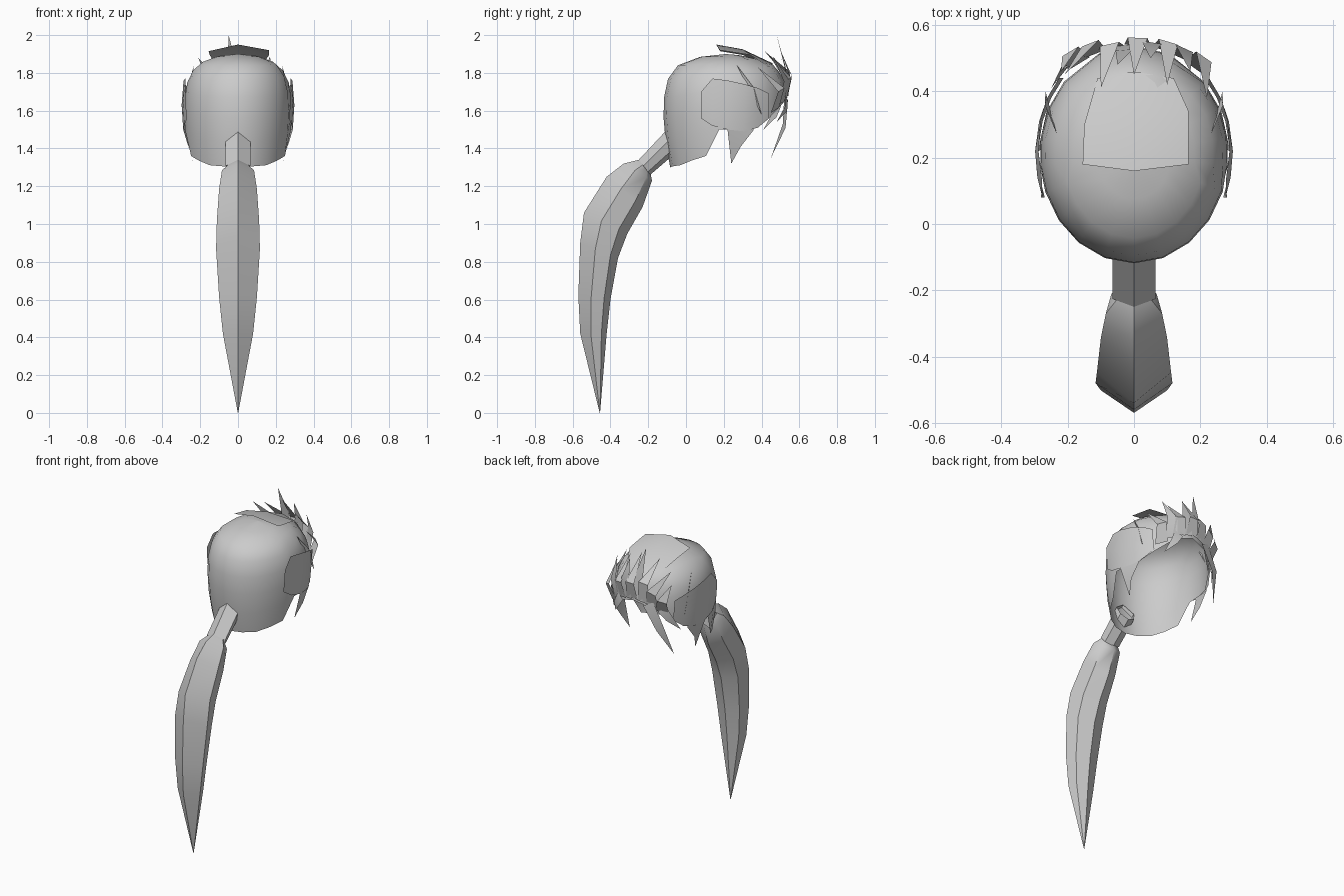
import bpy, math
from mathutils import Vector

if "Cube" in bpy.data.objects:
    bpy.data.objects.remove(bpy.data.objects["Cube"])

CY, RX, RY, TOP = 0.21, 0.285, 0.33, 1.90
PROFILE = [(1.30, .89), (1.4, .95), (1.5, .99), (1.6, 1), (1.72, .98), (1.79, .9),
           (1.85, .74), (1.89, .36), (1.90, 0)]
HAIRLINE = [(0, 1.30), (35, 1.31), (70, 1.36), (84, 1.5), (115, 1.5), (132, 1.55),
            (158, 1.64), (180, 1.67)]


def interp(table, v):
    v = min(max(v, table[0][0]), table[-1][0])
    for (a, p), (b, q) in zip(table, table[1:]):
        if v <= b:
            return p + (q - p) * (v - a) / (b - a)


def cap_point(angle, z, off=0.0):
    """Point on the head cap; angle 0 = ponytail side, 180 = hairline side."""
    r = interp(PROFILE, z)
    a = math.radians(angle)
    return Vector(((RX * r + off) * math.sin(a), CY - (RY * r + off) * math.cos(a), z))


def side_point(y, z, side, off):
    """Point on the side of the cap at a given y and z."""
    c = (CY - y) / (RY * interp(PROFILE, z) + off)
    return cap_point(side * math.degrees(math.acos(max(-1, min(1, c)))), z, off)


def make(name, verts, faces, angle=40):
    me = bpy.data.meshes.new(name)
    me.from_pydata([tuple(v) for v in verts], [], faces)
    me.validate()
    ob = bpy.data.objects.new(name, me)
    bpy.context.collection.objects.link(ob)
    bpy.ops.object.select_all(action='DESELECT')
    ob.select_set(True)
    bpy.context.view_layer.objects.active = ob
    bpy.ops.object.shade_smooth_by_angle(angle=math.radians(angle))
    return ob


def loft(name, rings, angle=40, closed=True):
    n = len(rings[0])
    verts = [v for ring in rings for v in ring]
    faces = []
    for i in range(len(rings) - 1):
        for j in range(n if closed else n - 1):
            k = (j + 1) % n
            faces.append((i * n + j, i * n + k, (i + 1) * n + k, (i + 1) * n + j))
    return make(name, verts, faces, angle)


def strand_ring(yf, zf, yb, zb, w):
    """Six-sided section between an outer ridge and an inner ridge."""
    def at(x, t):
        return (x, yf + (yb - yf) * t, zf + (zb - zf) * t)
    return [at(0, 0), at(w, .4), at(w * .8, .8), at(0, 1), at(-w * .8, .8), at(-w, .4)]


# Ponytail
loft("ponytail", [strand_ring(*s) for s in [
    (-.457, 0, -.455, 0, .001), (-.56, .42, -.42, .42, .08), (-.57, .62, -.40, .60, .10),
    (-.56, .90, -.36, .82, .116), (-.54, 1.06, -.31, .95, .112), (-.42, 1.25, -.23, 1.09, .10),
    (-.33, 1.32, -.18, 1.23, .085), (-.25, 1.34, -.19, 1.28, .05)]])

# Hair tie
loft("hair_tie", [strand_ring(-.25, 1.34, -.19, 1.26, .065),
                  strand_ring(-.10, 1.50, -.05, 1.38, .065)], 30)

# Head cap, open below and at the face
angles = [0, 18, 36, 53, 70, 84, 99, 115, 132, 158, 180]
angles += [360 - a for a in reversed(angles[1:-1])]
rows = []
for i in range(8):
    ring = []
    for a in angles:
        h = interp(HAIRLINE, min(a, 360 - a))
        f = [1, .78, .56, .38, .22, .1, .025, 0][i]
        ring.append(cap_point(a, TOP - (TOP - h) * f))
    rows.append(ring)
loft("hair_cap", rows, 50)

# Side flaps with a pointed sideburn
for side, name in ((-1, "left"), (1, "right")):
    columns = [(.08, 1.56, 1.70), (.14, 1.52, 1.77), (.22, 1.50, 1.76), (.31, 1.49, 1.74),
               (.38, 1.51, 1.72), (.44, 1.56, 1.69)]
    rings = [[side_point(y, z0 + (z1 - z0) * t, side, .008 + .014 * t) for y, z0, z1 in columns]
             for t in (0, .5, 1)]
    loft(name + "_flap", rings, 50, closed=False)
    make(name + "_sideburn", [side_point(.22, 1.5, side, .008), side_point(.36, 1.5, side, .008),
                              side_point(.29, 1.41, side, .0), (side * .235, .24, 1.32)],
         [(0, 1, 2), (0, 2, 3)])
    # Small loose lock in front of the flap
    make(name + "_lock", [side_point(.36, 1.72, side, .02), side_point(.40, 1.58, side, .03),
                          side_point(.27, 1.84, side, .02)], [(0, 1, 2)])

# Raised panel on the crown
loft("crown_panel", [[(-.155, .18, 1.915), (0, .16, 1.95), (.165, .18, 1.92)],
                     [(-.15, .30, 1.895), (0, .30, 1.925), (.165, .34, 1.895)],
                     [(-.11, .44, 1.83), (0, .46, 1.85), (.12, .44, 1.83)]], 40, closed=False)


def blade(name, base, mid, tip, w):
    """Flat tapering lock of hair."""
    base, mid, tip = Vector(base), Vector(mid), Vector(tip)
    out = Vector((base.x, base.y - CY, 0)).normalized()
    s = (tip - base).cross(out).normalized() * w
    make(name, [base - s, base + s, mid + s * .75, mid - s * .75, tip],
         [(0, 1, 2, 3), (3, 2, 4)])


# Swept-up fringe: hairline angle, mid height, tip position, half width
FRINGE = [(215, 1.70, (-.22, .46, 1.80), .04), (204, 1.75, (-.21, .45, 1.88), .04),
          (194, 1.80, (-.10, .41, 1.92), .04), (186, 1.83, (-.05, .48, 2.00), .035),
          (178, 1.79, (.00, .45, 1.95), .04), (170, 1.80, (.05, .50, 1.92), .04),
          (161, 1.77, (.10, .42, 1.91), .04), (152, 1.76, (.17, .46, 1.89), .04),
          (141, 1.71, (.22, .38, 1.83), .04)]
for i, (a, zm, tip, w) in enumerate(FRINGE):
    h = interp(HAIRLINE, min(a, 360 - a))
    blade(f"fringe_lock_{i + 1}", cap_point(a, h + .02, .005),
          cap_point(a, zm, .055), tip, w)

# Long bang and shorter hanging locks
blade("long_bang", (-.10, .53, 1.67), (-.18, .52, 1.52), (-.23, .45, 1.35), .035)
blade("short_bang_left", (-.17, .49, 1.64), (-.21, .47, 1.58), (-.25, .41, 1.50), .03)
blade("short_bang_right", (.10, .53, 1.67), (.13, .53, 1.61), (.17, .48, 1.54), .03)
